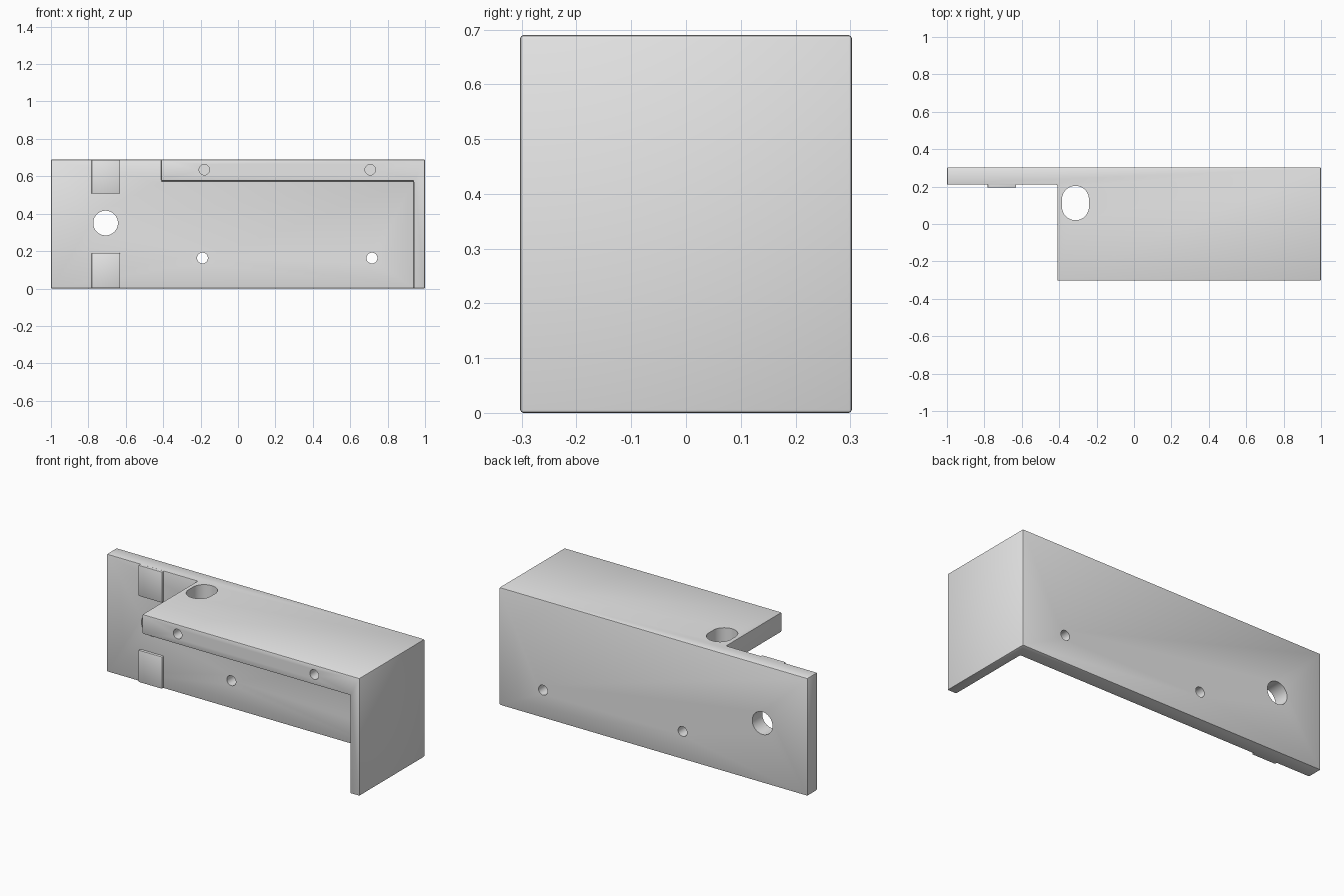
import bpy, bmesh, math
from mathutils import Matrix, Vector

cube = bpy.data.objects.get("Cube")
if cube:
    bpy.data.objects.remove(cube, do_unlink=True)

grey = bpy.data.materials.new("plain grey")
grey.use_nodes = True
colour = (0.8, 0.8, 0.8, 1)
grey.diffuse_color = colour
grey.node_tree.nodes["Principled BSDF"].inputs["Base Color"].default_value = colour


def prism(name, profile, lo, hi, axis="Y"):
    """Extrude a profile along Y (profile in x, z) or Z (profile in x, y)."""
    place = (lambda a, b, t: (a, t, b)) if axis == "Y" else (lambda a, b, t: (a, b, t))
    bm = bmesh.new()
    face = bm.faces.new([bm.verts.new(place(a, b, lo)) for a, b in profile])
    ext = bmesh.ops.extrude_face_region(bm, geom=[face])
    moved = [v for v in ext["geom"] if isinstance(v, bmesh.types.BMVert)]
    bmesh.ops.translate(bm, verts=moved, vec=Vector(place(0, 0, hi - lo)))
    bmesh.ops.recalc_face_normals(bm, faces=bm.faces)
    mesh = bpy.data.meshes.new(name)
    bm.to_mesh(mesh)
    bm.free()
    obj = bpy.data.objects.new(name, mesh)
    bpy.context.collection.objects.link(obj)
    mesh.materials.append(grey)
    return obj


def rect(x0, x1, b0, b1):
    return [(x0, b0), (x1, b0), (x1, b1), (x0, b1)]


def slot(cx, cy, r, half=0, n=48):
    """Circle, or rounded slot stretched along its second axis."""
    pts = []
    for i in range(n):
        a = 2 * math.pi * (i + 0.5) / n
        pts.append((cx + r * math.cos(a),
                    cy + r * math.sin(a) + math.copysign(half, math.sin(a))))
    return pts


def cut(obj, cutter):
    mod = obj.modifiers.new("cut", "BOOLEAN")
    mod.operation = "DIFFERENCE"
    mod.solver = "EXACT"
    mod.object = cutter
    cutter.hide_render = True
    cutter.hide_set(True)


def soften(obj, width):
    mod = obj.modifiers.new("soft edges", "BEVEL")
    mod.width = width
    mod.segments = 2
    mod.limit_method = "ANGLE"


# Bracket: a block hollowed to leave back plate, top shelf and side wall
bracket = prism("bracket", rect(-1, 1, 0, 0.69), -0.303, 0.303)
hollow = [(-2, -1), (0.94, -1), (0.94, 0.575), (-0.41, 0.575), (-0.41, 2), (-2, 2)]
cut(bracket, prism("hollow_cutter", hollow, -1, 0.21))
soften(bracket, 0.006)

# Through holes in the back plate
for name, x, z, r in (("large_hole", -0.708, 0.35, 0.066),
                      ("screw_hole_right", -0.19, 0.163, 0.029),
                      ("screw_hole_left", 0.716, 0.163, 0.029)):
    cut(bracket, prism(name + "_cutter", slot(x, z, r), 0.1, 0.5))

# Blind holes in the front edge of the shelf
for side, x in (("right", -0.18), ("left", 0.707)):
    cut(bracket, prism("blind_hole_" + side + "_cutter", slot(x, 0.635, 0.028), -0.5, -0.1))

# Oval opening through the shelf
cut(bracket, prism("oval_cutter", slot(-0.313, 0.112, 0.072, 0.02), 0.4, 0.9, "Z"))

# Raised pads on the front of the back plate
pads = [prism("lower_pad", rect(-0.783, -0.63, 0.002, 0.19), 0.195, 0.23),
        prism("upper_pad", rect(-0.783, -0.63, 0.507, 0.688), 0.195, 0.23)]
for pad in pads:
    soften(pad, 0.004)

# Smooth the rounded surfaces and keep edges sharp
bpy.context.view_layer.update()
for obj in [bracket] + pads:
    graph = bpy.context.evaluated_depsgraph_get()
    mesh = bpy.data.meshes.new_from_object(obj.evaluated_get(graph))
    obj.modifiers.clear()
    obj.data = mesh
    bpy.ops.object.select_all(action="DESELECT")
    obj.select_set(True)
    bpy.context.view_layer.objects.active = obj
    bpy.ops.object.shade_smooth_by_angle(angle=math.radians(30))

# Cutters have done their work
for obj in list(bpy.data.objects):
    if obj.name.endswith("_cutter"):
        bpy.data.objects.remove(obj, do_unlink=True)
